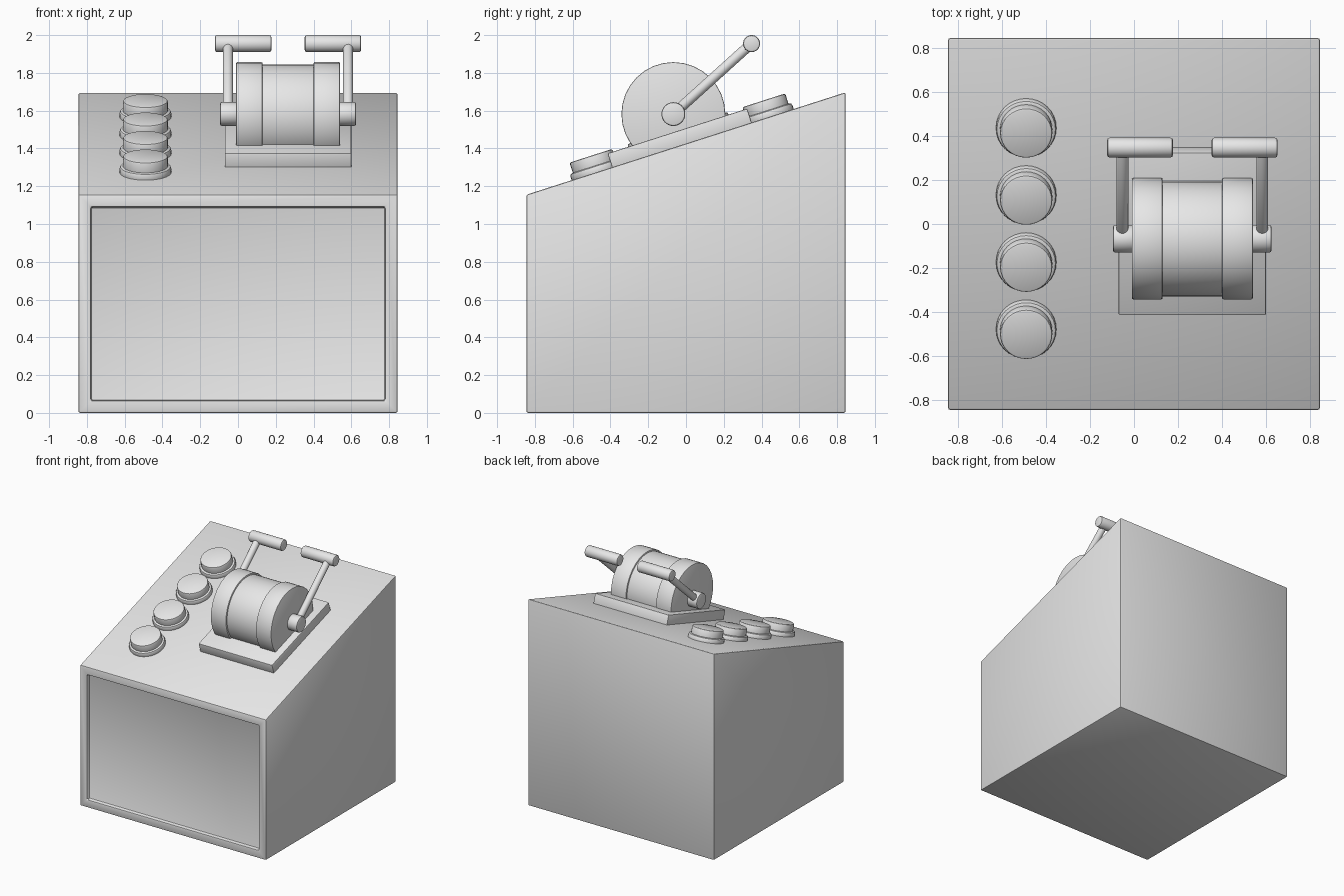
import bpy
import bmesh
import math
from mathutils import Matrix, Vector

if "Cube" in bpy.data.objects:
    bpy.data.objects.remove(bpy.data.objects["Cube"], do_unlink=True)

grey = bpy.data.materials.new("plain grey")
grey.use_nodes = True
grey.diffuse_color = (0.8, 0.8, 0.8, 1)
grey.node_tree.nodes["Principled BSDF"].inputs["Base Color"].default_value = (0.8, 0.8, 0.8, 1)

HALF = 0.845           # half width and depth of the cabinet
FRONT, BACK = 1.155, 1.697
SLOPE = math.atan((BACK - FRONT) / (2 * HALF))
MID = 0.265            # centre of the lever unit in x


def finish(name, bm, bevel, matrix=Matrix()):
    """Bevel the sharp edges, place the mesh and smooth it by angle."""
    bmesh.ops.recalc_face_normals(bm, faces=bm.faces)
    sharp = [e for e in bm.edges if e.calc_face_angle(0) > 0.6]
    bmesh.ops.bevel(bm, geom=sharp, offset=bevel, segments=2, profile=0.5, affect='EDGES')
    bm.transform(matrix)
    mesh = bpy.data.meshes.new(name)
    bm.to_mesh(mesh)
    bm.free()
    mesh.materials.append(grey)
    obj = bpy.data.objects.new(name, mesh)
    bpy.context.collection.objects.link(obj)
    bpy.ops.object.select_all(action='DESELECT')
    obj.select_set(True)
    bpy.context.view_layer.objects.active = obj
    bpy.ops.object.shade_smooth_by_angle(angle=math.radians(30))
    return obj


def rod(name, start, end, radius, bevel=0.01, sides=32):
    """Cylinder between two points."""
    start, end = Vector(start), Vector(end)
    axis = end - start
    bm = bmesh.new()
    bmesh.ops.create_cone(bm, cap_ends=True, segments=sides, radius1=radius,
                          radius2=radius, depth=axis.length)
    turn = axis.to_track_quat('Z', 'Y').to_matrix().to_4x4()
    return finish(name, bm, bevel, Matrix.Translation((start + end) / 2) @ turn)


def on_slope(x, y):
    """Frame lying on the sloping top."""
    z = FRONT + (y + HALF) * math.tan(SLOPE)
    return Matrix.Translation((x, y, z)) @ Matrix.Rotation(SLOPE, 4, 'X')


# Cabinet with sloping top and recessed front panel
bm = bmesh.new()
profile = [(-HALF, 0), (HALF, 0), (HALF, BACK), (-HALF, FRONT)]
side = bm.faces.new([bm.verts.new((-HALF, y, z)) for y, z in profile])
grown = bmesh.ops.extrude_face_region(bm, geom=[side])["geom"]
bmesh.ops.translate(bm, vec=(2 * HALF, 0, 0),
                    verts=[v for v in grown if isinstance(v, bmesh.types.BMVert)])
bmesh.ops.recalc_face_normals(bm, faces=bm.faces)
panel = [f for f in bm.faces if f.normal.y < -0.99]
bmesh.ops.inset_individual(bm, faces=panel, thickness=0.093)
bmesh.ops.inset_individual(bm, faces=panel, thickness=0.001, depth=-0.03)
finish("cabinet", bm, 0.01)

# Column of push buttons
for i in range(4):
    frame = on_slope(-0.49, -0.475 + 0.305 * i)
    up = frame.to_3x3() @ Vector((0, 0, 1))
    foot = frame.translation
    rod(f"button_collar_{i + 1}", foot - up * 0.02, foot + up * 0.035, 0.137, 0.014)
    rod(f"button_cap_{i + 1}", foot, foot + up * 0.092, 0.119, 0.01)

# Base plate of the lever unit
bm = bmesh.new()
bmesh.ops.create_cube(bm, size=1)
bmesh.ops.scale(bm, vec=(0.67, 0.776, 0.097), verts=bm.verts)
bmesh.ops.translate(bm, vec=(0, 0, 0.0285), verts=bm.verts)
finish("lever_base_plate", bm, 0.006, on_slope(MID, -0.022))

# Drum with raised end bands
AXLE_Y, AXLE_Z = -0.067, 1.582
rod("drum", (MID - 0.2, AXLE_Y, AXLE_Z), (MID + 0.2, AXLE_Y, AXLE_Z), 0.262)

# Mirrored bands, hubs, arms and grips
for name, s in (("left", 1), ("right", -1)):
    def at(offset, y=AXLE_Y, z=AXLE_Z):
        return (MID + s * offset, y, z)
    rod(f"{name}_drum_band", at(0.135), at(0.275), 0.275, 0.006)
    rod(f"{name}_hub", at(0.26), at(0.36), 0.063)
    rod(f"{name}_lever_arm", at(0.318), at(0.318, 0.335, 1.945), 0.027, 0.005, 24)
    rod(f"{name}_grip", at(0.088, 0.347, 1.955), at(0.387, 0.347, 1.955), 0.045, 0.011)
